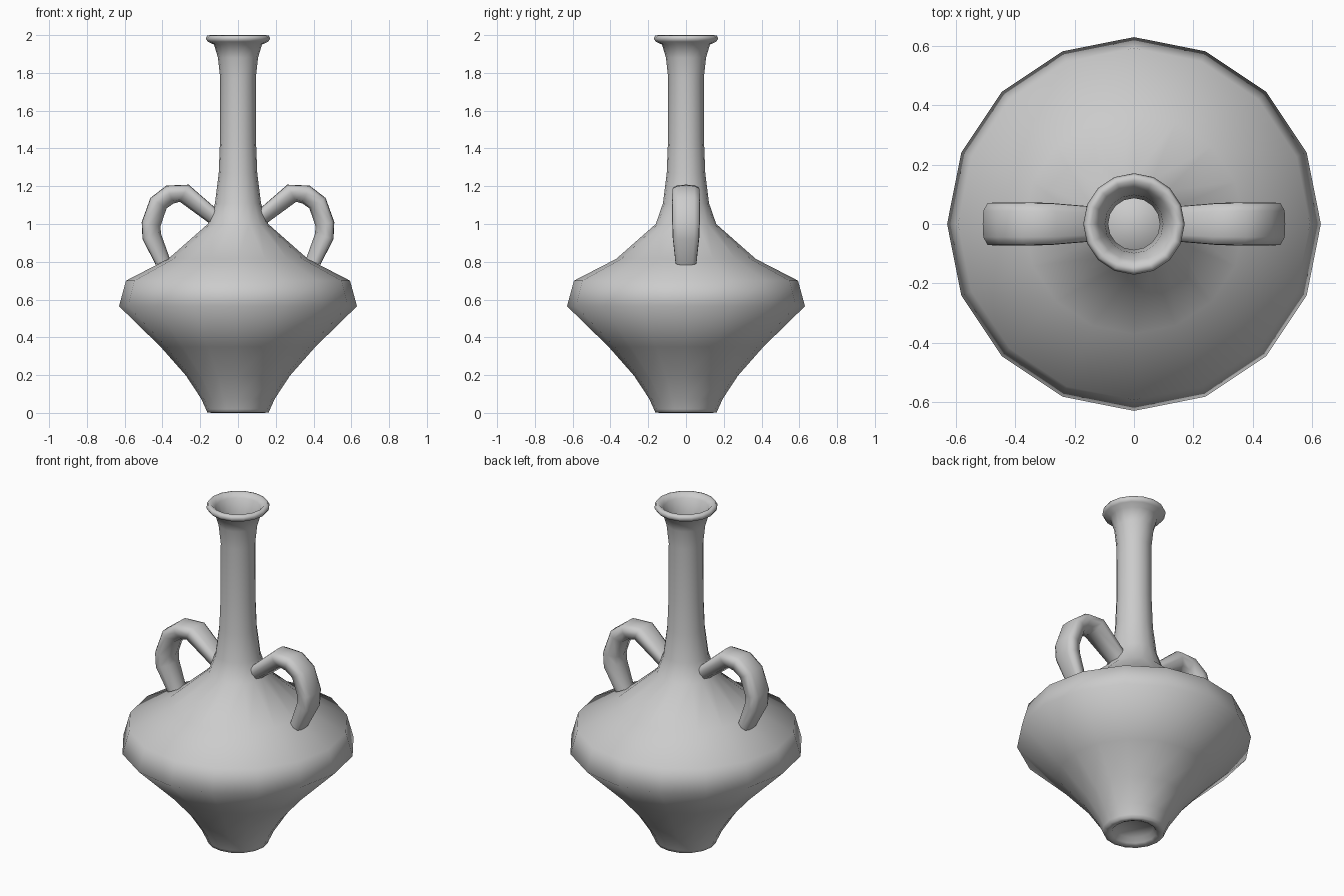
import bpy, bmesh
from math import cos, sin, pi, radians
from mathutils import Vector

if "Cube" in bpy.data.objects:
    bpy.data.objects.remove(bpy.data.objects["Cube"])


def make_object(name, bm, angle):
    bmesh.ops.recalc_face_normals(bm, faces=bm.faces)
    mesh = bpy.data.meshes.new(name)
    bm.to_mesh(mesh)
    bm.free()
    obj = bpy.data.objects.new(name, mesh)
    bpy.context.collection.objects.link(obj)
    bpy.ops.object.select_all(action='DESELECT')
    obj.select_set(True)
    bpy.context.view_layer.objects.active = obj
    bpy.ops.object.shade_smooth_by_angle(angle=radians(angle))
    return obj


def bridge(bm, a, b):
    n = len(a)
    for i in range(n):
        j = (i + 1) % n
        bm.faces.new((a[i], a[j], b[j], b[i]))


# Vase body: 16-sided lathe from the foot recess over the lip into the neck
SIDES = 16
profile = [(0.105, 0.035), (0.12, 0.008), (0.14, 0.0), (0.163, 0.003), (0.17, 0.02),
           (0.195, 0.075), (0.275, 0.197), (0.41, 0.35), (0.63, 0.565),
           (0.593, 0.70), (0.37, 0.815), (0.16, 1.0), (0.122, 1.11),
           (0.102, 1.27), (0.095, 1.45), (0.094, 1.77), (0.106, 1.88),
           (0.127, 1.95), (0.16, 1.965), (0.171, 1.982), (0.163, 1.998),
           (0.145, 2.0), (0.122, 1.975), (0.098, 1.90), (0.087, 1.78),
           (0.087, 1.30)]
bm = bmesh.new()
rings = [[bm.verts.new((r * cos(2 * pi * i / SIDES), r * sin(2 * pi * i / SIDES), z))
          for i in range(SIDES)] for r, z in profile]
for a, b in zip(rings, rings[1:]):
    bridge(bm, a, b)
bm.faces.new(rings[0])
make_object("vase_body", bm, 80)

# Strap handles: flattened cross-section swept along an arched path
path = [(0.12, 1.03), (0.285, 1.162), (0.36, 1.155), (0.42, 1.11),
        (0.459, 1.0), (0.456, 0.935), (0.397, 0.80)]
widths = [0.057, 0.071, 0.073, 0.073, 0.073, 0.071, 0.056]
section = [(0, 0.052), (0.6, 0.05), (0.96, 0.036), (1, 0.005), (0.7, -0.036),
           (0, -0.05), (-0.7, -0.036), (-1, 0.005), (-0.96, 0.036), (-0.6, 0.05)]


def handle(name, side):
    bm = bmesh.new()
    pts = [Vector((x, 0, z)) for x, z in path]
    rings = []
    for k, p in enumerate(pts):
        t = (pts[min(k + 1, len(pts) - 1)] - pts[max(k - 1, 0)]).normalized()
        out = Vector((-t.z, 0, t.x))
        thick = 0.8 if k in (0, len(pts) - 1) else 1.0
        ring = []
        for y, n in section:
            v = p + out * n * thick
            ring.append(bm.verts.new((side * v.x, y * widths[k], v.z)))
        rings.append(ring)
    for a, b in zip(rings, rings[1:]):
        bridge(bm, a, b)
    bm.faces.new(rings[0])
    bm.faces.new(rings[-1])
    make_object(name, bm, 60)


handle("right_handle", 1)
handle("left_handle", -1)
